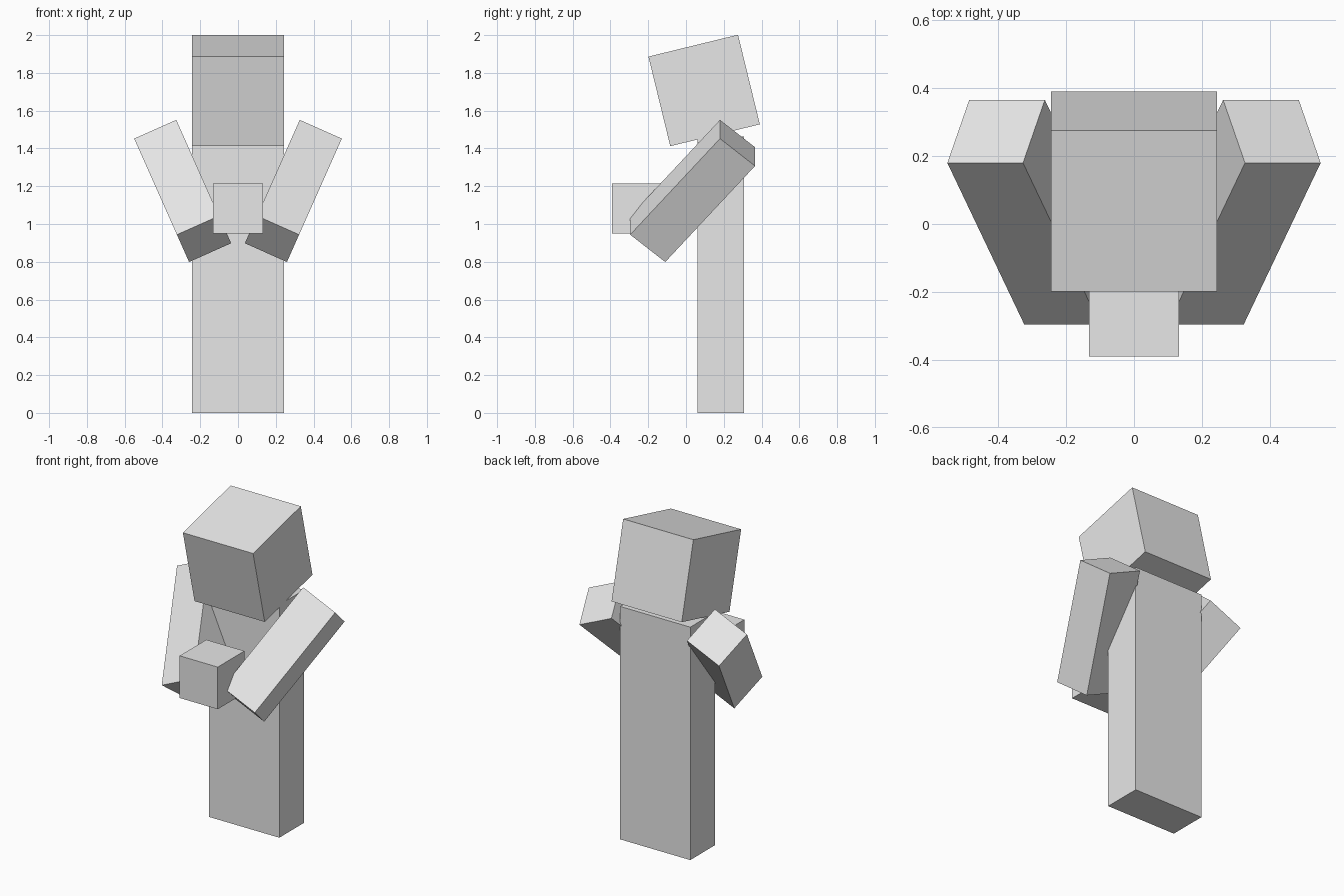
import bpy
from math import radians

cube = bpy.data.objects.get("Cube")
if cube:
    bpy.data.objects.remove(cube, do_unlink=True)

# Single plain grey
grey = bpy.data.materials.new("light_grey")
grey.use_nodes = True
colour = (0.8, 0.8, 0.8, 1)
grey.diffuse_color = colour
grey.node_tree.nodes["Principled BSDF"].inputs["Base Color"].default_value = colour

PIXEL = 0.061  # block unit shared by the body parts


def box(name, size, centre, tilt=(0, 0, 0)):
    bpy.ops.mesh.primitive_cube_add(size=1, location=centre,
                                    rotation=[radians(a) for a in tilt])
    part = bpy.context.object
    part.name = name
    part.scale = size
    bpy.ops.object.transform_apply(location=False, rotation=False, scale=True)
    part.data.materials.append(grey)
    return part


# Upright body and legs as one column
box("body", (8 * PIXEL, 4 * PIXEL, 24 * PIXEL), (0, 0.184, 12 * PIXEL))

# Head bowed towards the front
box("head", (8 * PIXEL, 8 * PIXEL, 8 * PIXEL), (0, 0.096, 1.707), (13.7, 0, 0))

# Arms reaching forward and inward
for name, side in (("left_arm", 1), ("right_arm", -1)):
    box(name, (4 * PIXEL, 4 * PIXEL, 12 * PIXEL),
        (side * 0.293, 0.035, 1.175), (-40.5, side * 24, 0))

# Small block held between the hands
box("held_block", (0.265, 0.265, 0.265), (0, -0.258, 1.083))
